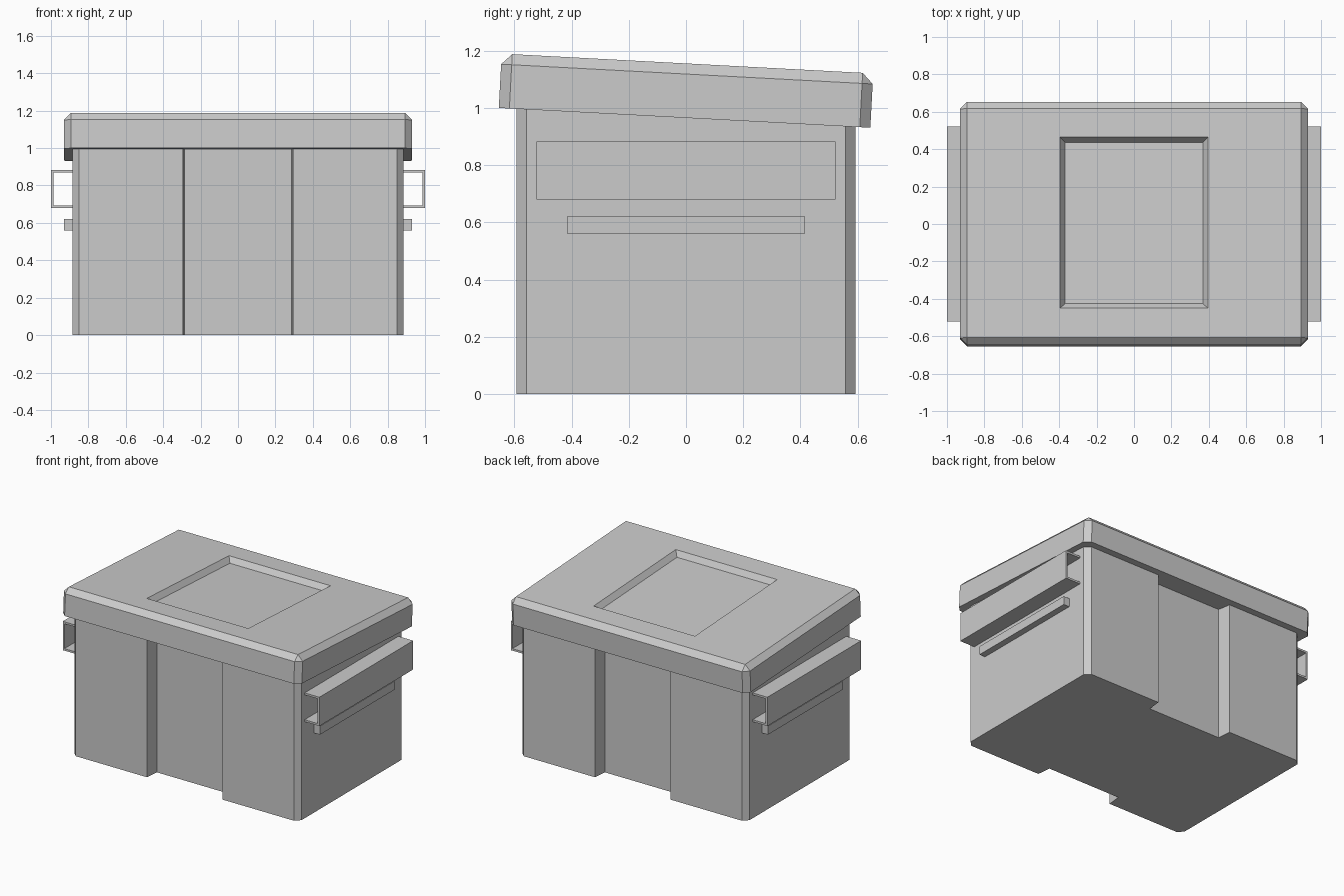
import bpy, bmesh, math
from mathutils import Matrix

if "Cube" in bpy.data.objects:
    bpy.data.objects.remove(bpy.data.objects["Cube"])

TILT = math.radians(-3.05)
LID_Y, LID_Z = -0.005, 0.965      # centre of the lid underside


def finish(bm, name):
    bmesh.ops.recalc_face_normals(bm, faces=bm.faces[:])
    me = bpy.data.meshes.new(name)
    bm.to_mesh(me)
    bm.free()
    ob = bpy.data.objects.new(name, me)
    bpy.context.collection.objects.link(ob)
    return ob


def extrude_profile(name, points, vec):
    bm = bmesh.new()
    face = bm.faces.new([bm.verts.new(p) for p in points])
    new = bmesh.ops.extrude_face_region(bm, geom=[face], use_keep_orig=True)["geom"]
    verts = [g for g in new if isinstance(g, bmesh.types.BMVert)]
    bmesh.ops.translate(bm, verts=verts, vec=vec)
    return bm, verts


# Body: chamfered footprint with a recess front and back, top cut to the lid slope
quarter = [(0.285, -0.495), (0.295, -0.592), (0.85, -0.592), (0.885, -0.557)]
half = quarter + [(x, -y) for x, y in reversed(quarter)]
outline = half + [(-x, -y) for x, y in half]
bm, top = extrude_profile("body", [(x, y, 0) for x, y in outline], (0, 0, 1))
for v in top:
    v.co.z = LID_Z + (v.co.y - LID_Y) * math.tan(TILT)
finish(bm, "body")

# Lid: box with chamfered top and corners, sunken panel, tilted to the back
bm = bmesh.new()
bmesh.ops.create_cube(bm, size=1, matrix=Matrix.Translation((0, 0, 0.095))
                      @ Matrix.Diagonal((1.86, 1.30, 0.19, 1)))
edges = [e for e in bm.edges if max(v.co.z for v in e.verts) > 0.1]
bmesh.ops.bevel(bm, geom=edges, offset=0.037, segments=1, affect='EDGES')
bm.normal_update()
panel = max(bm.faces, key=lambda f: f.calc_center_median().z)
bmesh.ops.inset_individual(bm, faces=[panel], thickness=0.2)
for v in panel.verts:
    v.co.x = math.copysign(0.395, v.co.x)
    v.co.y = math.copysign(0.458, v.co.y) + 0.002
bm.normal_update()
bmesh.ops.inset_individual(bm, faces=[panel], thickness=0.037, depth=-0.037)
lid = finish(bm, "lid")
lid.location = (0, LID_Y, LID_Z)
lid.rotation_euler.x = TILT

# Side fork channels and the support bars below them
channel = [(0.885, 0.883), (1.0, 0.883), (1.0, 0.68), (0.885, 0.68),
           (0.885, 0.694), (0.987, 0.694), (0.987, 0.869), (0.885, 0.869)]
bar = [(0.885, 0.62), (0.93, 0.62), (0.93, 0.56), (0.885, 0.56)]
for side, sx in (("right", 1), ("left", -1)):
    for part, prof, hy in (("fork_channel", channel, 0.522), ("support_bar", bar, 0.416)):
        bm, _ = extrude_profile(part, [(sx * x, -hy, z) for x, z in prof], (0, 2 * hy, 0))
        finish(bm, f"{part}_{side}")
